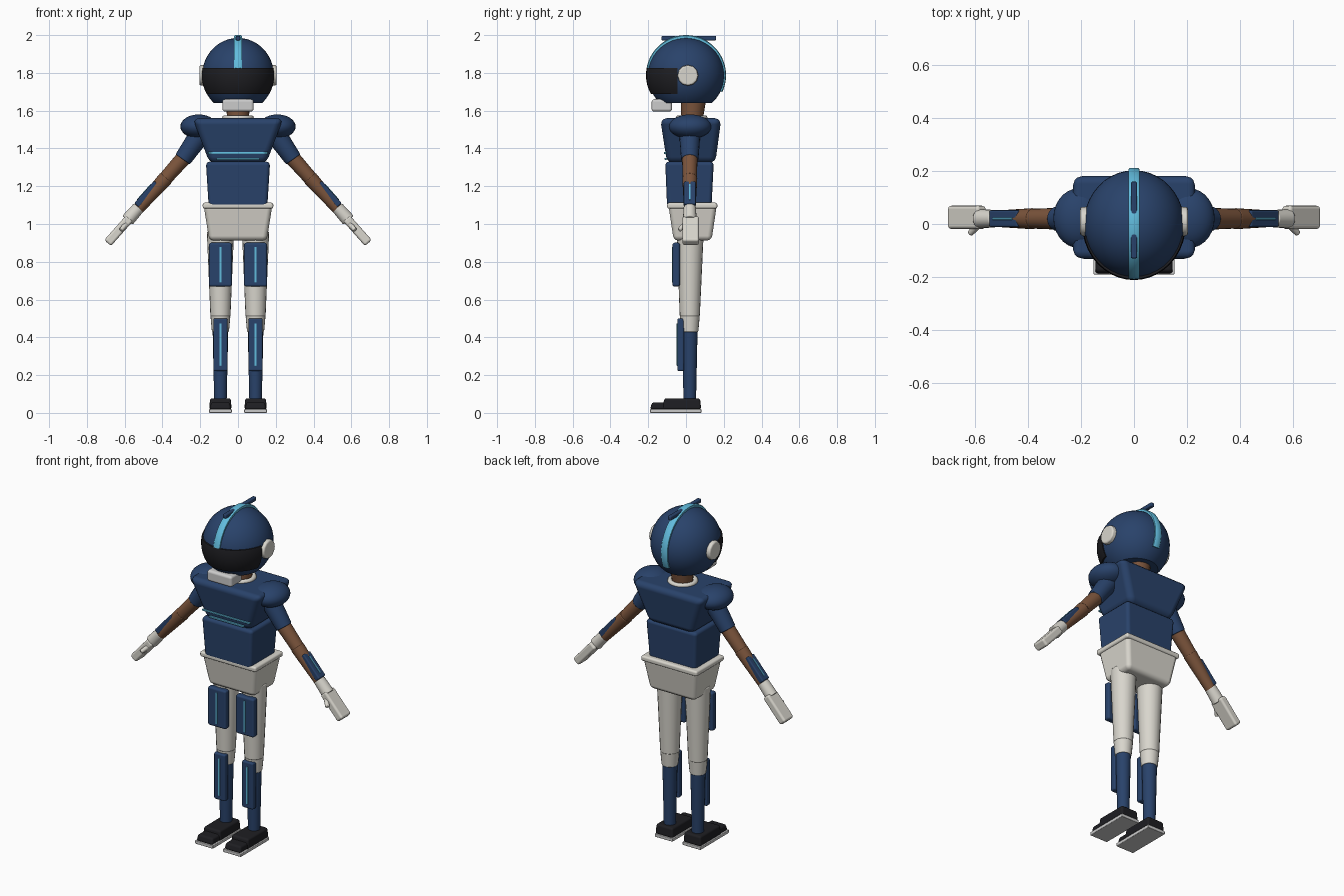
import bpy, bmesh, math
from mathutils import Vector, Matrix

if "Cube" in bpy.data.objects:
    bpy.data.objects.remove(bpy.data.objects["Cube"])

def mat(name, c):
    m = bpy.data.materials.new(name)
    m.diffuse_color = (*c, 1)
    m.use_nodes = True
    m.node_tree.nodes["Principled BSDF"].inputs["Base Color"].default_value = m.diffuse_color
    return m

NAVY = mat("navy", (0.022, 0.055, 0.145))
WHITE = mat("off_white", (0.69, 0.67, 0.61))
SKIN = mat("brown", (0.20, 0.09, 0.045))
CYAN = mat("cyan", (0.12, 0.50, 0.72))
BLACK = mat("black", (0.013, 0.013, 0.016))
GREY = mat("pale_grey", (0.60, 0.58, 0.60))

def finish(name, bm, m, bevel=0, segs=3, angle=40):
    bmesh.ops.recalc_face_normals(bm, faces=bm.faces)
    me = bpy.data.meshes.new(name)
    bm.to_mesh(me)
    bm.free()
    ob = bpy.data.objects.new(name, me)
    bpy.context.collection.objects.link(ob)
    me.materials.append(m)
    bpy.ops.object.select_all(action='DESELECT')
    ob.select_set(True)
    bpy.context.view_layer.objects.active = ob
    bpy.ops.object.shade_smooth_by_angle(angle=math.radians(angle))
    if bevel:
        b = ob.modifiers.new("bevel", 'BEVEL')
        b.width, b.segments, b.limit_method = bevel, segs, 'ANGLE'
        b.angle_limit = math.radians(35)
        b.harden_normals = True
    return ob

def block(name, m, lo, hi, z0, z1, bevel=0.01, mw=None):
    """Tapered box: lo and hi are (x0, x1, y0, y1) at heights z0 and z1."""
    bm = bmesh.new()
    rings = []
    for (x0, x1, y0, y1), z in ((lo, z0), (hi, z1)):
        rings.append([bm.verts.new((x, y, z)) for x, y in
                      ((x0, y0), (x1, y0), (x1, y1), (x0, y1))])
    a, b = rings
    bm.faces.new(a[::-1])
    bm.faces.new(b)
    for i in range(4):
        j = (i + 1) % 4
        bm.faces.new((a[i], a[j], b[j], b[i]))
    if mw:
        bmesh.ops.transform(bm, matrix=mw, verts=bm.verts)
    return finish(name, bm, m, bevel)

def box(name, m, c, half, bevel=0.01, rot=None):
    x, y, z = half
    mw = Matrix.Translation(c) @ (rot or Matrix())
    return block(name, m, (-x, x, -y, y), (-x, x, -y, y), -z, z, bevel, mw)

def limb(name, m, p0, p1, r0, r1, segs=20, bevel=0.006):
    p0, p1 = Vector(p0), Vector(p1)
    d = p1 - p0
    bm = bmesh.new()
    mw = Matrix.Translation((p0 + p1) / 2) @ Vector((0, 0, 1)).rotation_difference(d).to_matrix().to_4x4()
    bmesh.ops.create_cone(bm, cap_ends=True, segments=segs, radius1=r0, radius2=r1, depth=d.length, matrix=mw)
    return finish(name, bm, m, bevel, 2)

def ellipsoid(name, m, c, r, cuts=(), segs=40, rings=24):
    """UV sphere; each cut (point, normal) removes and caps the normal's side."""
    bm = bmesh.new()
    mw = Matrix.Translation(c) @ Matrix.Diagonal((*r, 1))
    bmesh.ops.create_uvsphere(bm, u_segments=segs, v_segments=rings, radius=1, matrix=mw)
    for co, no in cuts:
        res = bmesh.ops.bisect_plane(bm, geom=bm.verts[:] + bm.edges[:] + bm.faces[:],
                                     plane_co=co, plane_no=no, clear_outer=True)
        edges = [e for e in res["geom_cut"] if isinstance(e, bmesh.types.BMEdge)]
        bmesh.ops.contextual_create(bm, geom=edges)
    return finish(name, bm, m)

# Helmet shell and visor
HC = (0, 0, 1.787)
ellipsoid("helmet", NAVY, HC, (0.19, 0.203, 0.198), [((0, 0, 1.64), (0, 0, -1))])
ellipsoid("visor", BLACK, HC, (0.196, 0.212, 0.204),
          [((0, 0, 1.825), (0, 0, 1)), ((0, 0, 1.687), (0, 0, -1)), ((0, -0.045, 0), (0, 1, 0))])

# Helmet crest band swept over the top
bm = bmesh.new()
prev, N = None, 40
for i in range(N + 1):
    t = math.radians(170 - 195 * i / N)
    ring = [bm.verts.new((x, r * math.cos(t), 1.788 + r * math.sin(t)))
            for x, r in ((-0.021, 0.190), (0.021, 0.190), (0.021, 0.208), (0.014, 0.212),
                         (-0.014, 0.212), (-0.021, 0.208))]
    if prev:
        for a in range(6):
            b = (a + 1) % 6
            bm.faces.new((prev[a], prev[b], ring[b], ring[a]))
    else:
        bm.faces.new(ring)
    prev = ring
bm.faces.new(prev[::-1])
finish("helmet_crest", bm, CYAN, angle=30)
box("helmet_top_fin", NAVY, (0, 0.015, 1.984), (0.012, 0.145, 0.012), 0.006)
box("chin_guard", GREY, (0, -0.128, 1.628), (0.083, 0.054, 0.033), 0.015)

# Neck and collar ring
limb("neck", SKIN, (0, 0.03, 1.53), (0, 0.04, 1.66), 0.055, 0.066)
bpy.ops.mesh.primitive_torus_add(location=(0, 0.03, 1.562), major_radius=0.07, minor_radius=0.014,
                                 major_segments=32, minor_segments=10)
collar = bpy.context.object
collar.name = "collar"
collar.data.materials.append(WHITE)
bpy.ops.object.shade_smooth()

# Torso, belt and hips
block("chest", NAVY, (-0.15, 0.15, -0.10, 0.155), (-0.24, 0.24, -0.137, 0.187), 1.322, 1.56, 0.035)
block("abdomen", NAVY, (-0.155, 0.155, -0.10, 0.135), (-0.17, 0.17, -0.11, 0.147), 1.09, 1.33, 0.02)
block("hips", WHITE, (-0.152, 0.152, -0.065, 0.135), (-0.182, 0.182, -0.093, 0.163), 0.912, 1.10, 0.025)
box("belt", WHITE, (0, 0.033, 1.097), (0.187, 0.133, 0.016), 0.012)
box("chest_stripe_upper", CYAN, (0, -0.11, 1.376), (0.158, 0.006, 0.005), 0.002)
box("chest_stripe_lower", CYAN, (0, -0.107, 1.345), (0.115, 0.006, 0.005), 0.002)

for s, side in ((-1, "right"), (1, "left")):
    def n(part):
        return side + "_" + part

    # Ear pad
    limb(n("ear_pad"), WHITE, (s * 0.17, 0.01, 1.787), (s * 0.205, 0.01, 1.787), 0.056, 0.054, 12, 0.01)

    # Shoulder and arm
    ellipsoid(n("shoulder_pad"), NAVY, (s * 0.208, 0.022, 1.516), (0.097, 0.113, 0.064), segs=28, rings=16)
    limb(n("sleeve"), NAVY, (s * 0.20, 0.02, 1.475), (s * 0.293, 0.02, 1.342), 0.056, 0.046)
    limb(n("upper_arm"), SKIN, (s * 0.27, 0.02, 1.37), (s * 0.39, 0.02, 1.235), 0.042, 0.037)
    ellipsoid(n("elbow"), SKIN, (s * 0.385, 0.02, 1.24), (0.038, 0.038, 0.038), segs=20, rings=12)
    limb(n("forearm"), SKIN, (s * 0.38, 0.02, 1.245), (s * 0.535, 0.02, 1.073), 0.040, 0.030)

    # Forearm guard and glove follow the arm direction
    d = Vector((s * 0.665, 0, -0.747))
    out = Vector((s * 0.747, 0, 0.665))
    rot = Vector((0, 0, 1)).rotation_difference(d).to_matrix().to_4x4()
    guard = Vector((s * 0.484, 0.02, 1.158))
    box(n("forearm_guard"), NAVY, guard, (0.017, 0.032, 0.080), 0.008, rot)
    box(n("forearm_stripe"), CYAN, guard + out * 0.017, (0.003, 0.004, 0.055), 0.001, rot)
    limb(n("glove_cuff"), WHITE, (s * 0.525, 0.02, 1.088), (s * 0.585, 0.02, 1.02), 0.033, 0.036)
    box(n("glove_hand"), WHITE, (s * 0.632, 0.025, 0.965), (0.024, 0.044, 0.088), 0.013, rot)
    limb(n("thumb"), WHITE, (s * 0.585, 0.0, 1.005), (s * 0.62, -0.036, 0.968), 0.014, 0.012, 12)

    # Leg
    x = s * 0.093
    limb(n("thigh"), WHITE, (x, 0.022, 0.96), (x, 0.02, 0.51), 0.072, 0.053)
    limb(n("knee_cuff"), WHITE, (x, 0.02, 0.515), (x, 0.02, 0.428), 0.053, 0.045)
    limb(n("shin"), NAVY, (x, 0.02, 0.47), (x, 0.02, 0.06), 0.042, 0.033)
    box(n("thigh_guard"), NAVY, (x, -0.052, 0.785), (0.061, 0.020, 0.116), 0.012)
    box(n("thigh_stripe"), CYAN, (x, -0.072, 0.785), (0.006, 0.003, 0.094), 0.001)
    box(n("shin_guard"), NAVY, (x, -0.028, 0.361), (0.038, 0.018, 0.140), 0.010)
    box(n("shin_stripe"), CYAN, (x, -0.046, 0.361), (0.006, 0.003, 0.112), 0.001)

    # Shoe
    box(n("shoe_sole"), GREY, (x, -0.055, 0.010), (0.060, 0.136, 0.010), 0.004)
    block(n("shoe"), BLACK, (x - 0.059, x + 0.059, -0.125, 0.080), (x - 0.055, x + 0.055, -0.115, 0.075),
          0.018, 0.077, 0.012)
    block(n("shoe_toe"), BLACK, (x - 0.055, x + 0.055, -0.19, -0.09), (x - 0.050, x + 0.050, -0.18, -0.09),
          0.018, 0.056, 0.012)
